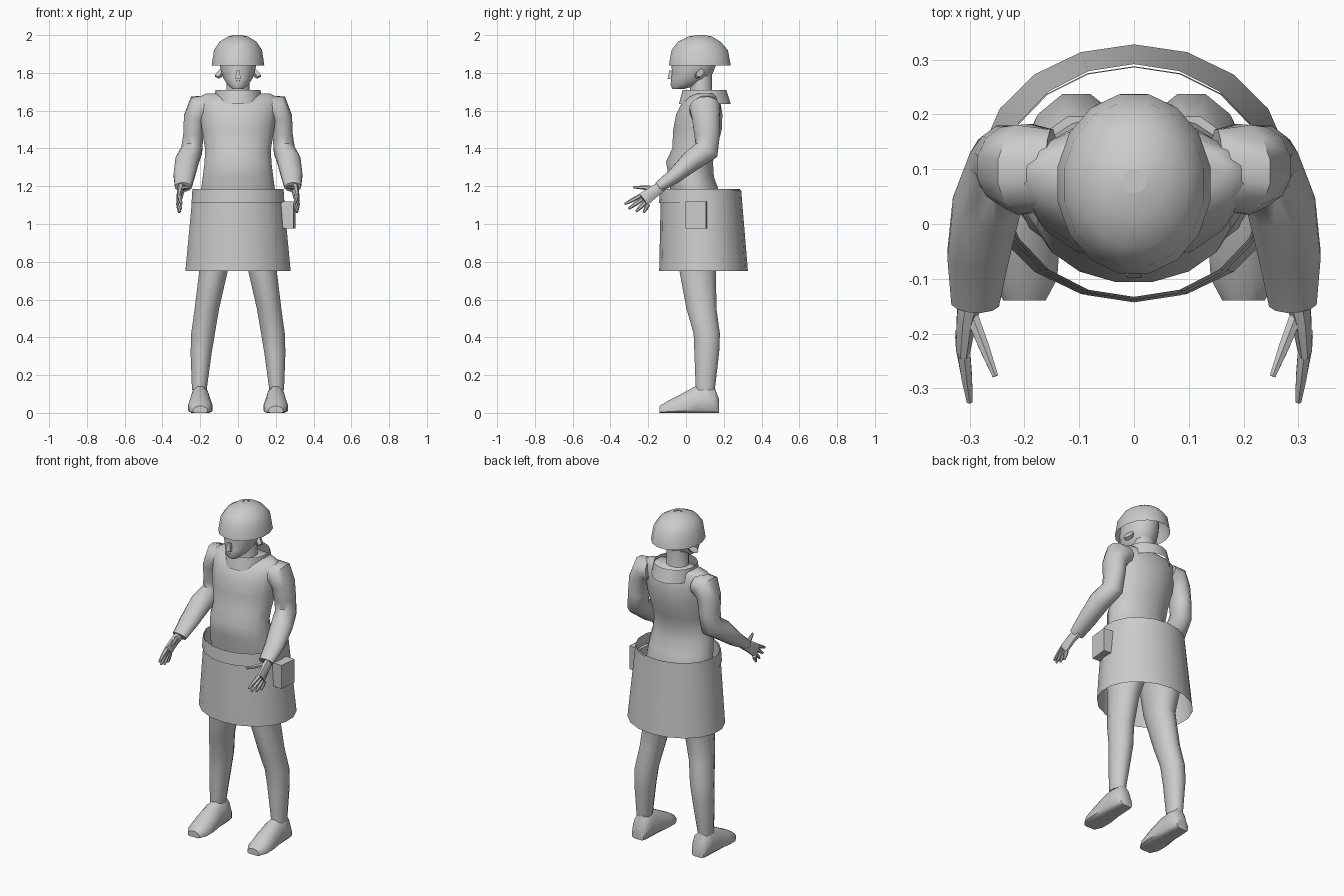
import bpy, bmesh, math
from mathutils import Vector

cube = bpy.data.objects.get("Cube")
if cube:
    bpy.data.objects.remove(cube, do_unlink=True)

grey = bpy.data.materials.new("plain grey")
grey.use_nodes = True
COLOUR = (0.6, 0.6, 0.6, 1)
grey.diffuse_color = COLOUR
grey.node_tree.nodes["Principled BSDF"].inputs["Base Color"].default_value = COLOUR
X, Z = Vector((1, 0, 0)), Vector((0, 0, 1))


def finish(name, bm, angle=50):
    bmesh.ops.recalc_face_normals(bm, faces=bm.faces)
    mesh = bpy.data.meshes.new(name)
    bm.to_mesh(mesh)
    bm.free()
    mesh.materials.append(grey)
    obj = bpy.data.objects.new(name, mesh)
    bpy.context.collection.objects.link(obj)
    bpy.ops.object.select_all(action="DESELECT")
    obj.select_set(True)
    bpy.context.view_layer.objects.active = obj
    bpy.ops.object.shade_smooth_by_angle(angle=math.radians(angle))
    return obj


def loft(name, rings, sides=12, mirror=1, axis=None, caps=True):
    """Skin elliptical rings (x, y, z, half width, half depth) along a path."""
    bm = bmesh.new()
    centres = [Vector(r[:3]) for r in rings]
    loops = []
    for i, (c, ring) in enumerate(zip(centres, rings)):
        along = axis or (centres[min(i + 1, len(rings) - 1)] - centres[max(i - 1, 0)]).normalized()
        u = (X - along * X.dot(along)).normalized()
        v = along.cross(u)
        loop = []
        for k in range(sides):
            a = math.tau * (k + 0.5) / sides
            p = c + u * ring[3] * math.cos(a) + v * ring[4] * math.sin(a)
            loop.append(bm.verts.new((p.x * mirror, p.y, max(p.z, 0))))
        loops.append(loop)
    for low, high in zip(loops, loops[1:]):
        for k in range(sides):
            n = (k + 1) % sides
            bm.faces.new((low[k], low[n], high[n], high[k]))
    if caps:
        bm.faces.new(loops[0])
        bm.faces.new(loops[-1])
    return finish(name, bm)


def stack(name, levels, sides=16, caps=True):
    """Level rings given as (height, half width, front y, back y)."""
    rings = [(0, (f + b) / 2, z, w, (b - f) / 2) for z, w, f, b in levels]
    return loft(name, rings, sides, axis=Z, caps=caps)


def box(name, centre, size, turn=0, taper=1):
    bm = bmesh.new()
    bmesh.ops.create_cube(bm, size=1)
    for v in bm.verts:
        s = taper if v.co.z > 0 else 1
        x, y = v.co.x * size[0] * s, v.co.y * size[1] * s
        v.co = Vector(centre) + Vector((x * math.cos(turn) - y * math.sin(turn),
                                        x * math.sin(turn) + y * math.cos(turn),
                                        v.co.z * size[2]))
    return finish(name, bm, 30)


# Head and neck
stack("head", [
    (1.715, .03, -.072, -.01), (1.735, .055, -.083, .07), (1.77, .078, -.08, .125),
    (1.80, .09, -.075, .145), (1.84, .098, -.08, .16), (1.9, .098, -.07, .17),
    (1.95, .07, -.02, .14)])
stack("neck", [(1.58, .09, .02, .17), (1.68, .065, .02, .14), (1.79, .062, .02, .14)], 12)
box("nose", (0, -.08, 1.79), (.03, .035, .045), taper=.5)
for name, z, w in (("upper_lip", 1.759, .04), ("lower_lip", 1.748, .034)):
    loft(name, [(-w / 2, -.074, z, .002, .002), (0, -.083, z, .006, .006),
                (w / 2, -.074, z, .002, .002)], 6)

# Helmet: open dome with a small recessed vent
stack("helmet", [(1.84, .142, -.094, .24), (1.92, .13, -.08, .225), (1.965, .10, -.045, .185),
                 (1.992, .055, .01, .14), (2, .022, .056, .1)], caps=False)
stack("helmet_vent", [(1.99, .022, .056, .1), (1.998, .022, .056, .1)])

# Torso down to the hips
stack("torso", [
    (.92, .17, -.04, .19), (1.05, .205, -.06, .215), (1.18, .2, -.085, .175),
    (1.25, .19, -.095, .15), (1.33, .18, -.108, .145), (1.40, .178, -.075, .165),
    (1.5, .195, -.07, .192), (1.58, .205, -.055, .195), (1.64, .215, -.025, .185),
    (1.675, .205, .01, .17), (1.692, .17, .05, .155)])

# Collar, skirt and belt are open bands
stack("collar", [(1.635, .128, -.04, .24), (1.71, .122, -.02, .215)], caps=False)
stack("skirt", [(.75, .283, -.142, .328), (1.18, .242, -.133, .292)], 18, caps=False)
stack("belt", [(1.11, .25, -.143, .288), (1.185, .245, -.138, .286)], 18, caps=False)
box("pouch", (.262, .055, 1.048), (.075, .11, .142), turn=-.1)

# Limbs, built once and mirrored
for side, m in (("left", 1), ("right", -1)):
    loft(side + "_arm", [
        (.15, .1, 1.625, .06, .075), (.2, .1, 1.615, .078, .085), (.228, .105, 1.56, .062, .075),
        (.237, .112, 1.47, .055, .07), (.245, .108, 1.39, .058, .068),
        (.27, .03, 1.335, .064, .058), (.285, -.06, 1.255, .058, .042),
        (.29, -.145, 1.195, .045, .03)], 12, m)
    loft(side + "_palm", [
        (.295, -.125, 1.2, .025, .028), (.305, -.165, 1.175, .02, .034),
        (.312, -.225, 1.13, .014, .04)], 8, m)
    fingers = {
        "index": ((.31, -.24, 1.15), (.3, -.325, 1.105)),
        "middle": ((.313, -.23, 1.132), (.302, -.305, 1.08)),
        "ring": ((.315, -.215, 1.115), (.307, -.265, 1.065)),
        "little": ((.316, -.2, 1.105), (.312, -.225, 1.06)),
        "thumb": ((.295, -.17, 1.19), (.253, -.278, 1.195))}
    for finger, (base, tip) in fingers.items():
        middle = Vector(base).lerp(Vector(tip), .5)
        loft(side + "_" + finger + "_finger", [
            (*base, .013, .012), (*middle, .011, .011), (*tip, .006, .006)], 6, m)
    loft(side + "_leg", [
        (.1, .1, 1.08, .08, .1), (.105, .1, .98, .1, .142), (.12, .08, .88, .1, .125),
        (.13, .062, .75, .078, .1), (.165, .082, .55, .067, .082),
        (.185, .11, .42, .065, .072), (.195, .11, .32, .058, .068),
        (.205, .102, .12, .04, .052)], 12, m, Z)
    loft(side + "_foot", [
        (.2, y, h * .3, w, h * .75) for y, h, w in (
            (.175, .07, .04), (.15, .135, .052), (.1, .145, .055), (.045, .135, .058),
            (-.04, .09, .066), (-.1, .06, .062), (-.14, .035, .04))],
        12, m, Vector((0, 1, 0)))
    loft(side + "_ear", [(.085, .065, 1.79, .03, .015), (.103, .075, 1.8, .032, .018)], 8, m)
